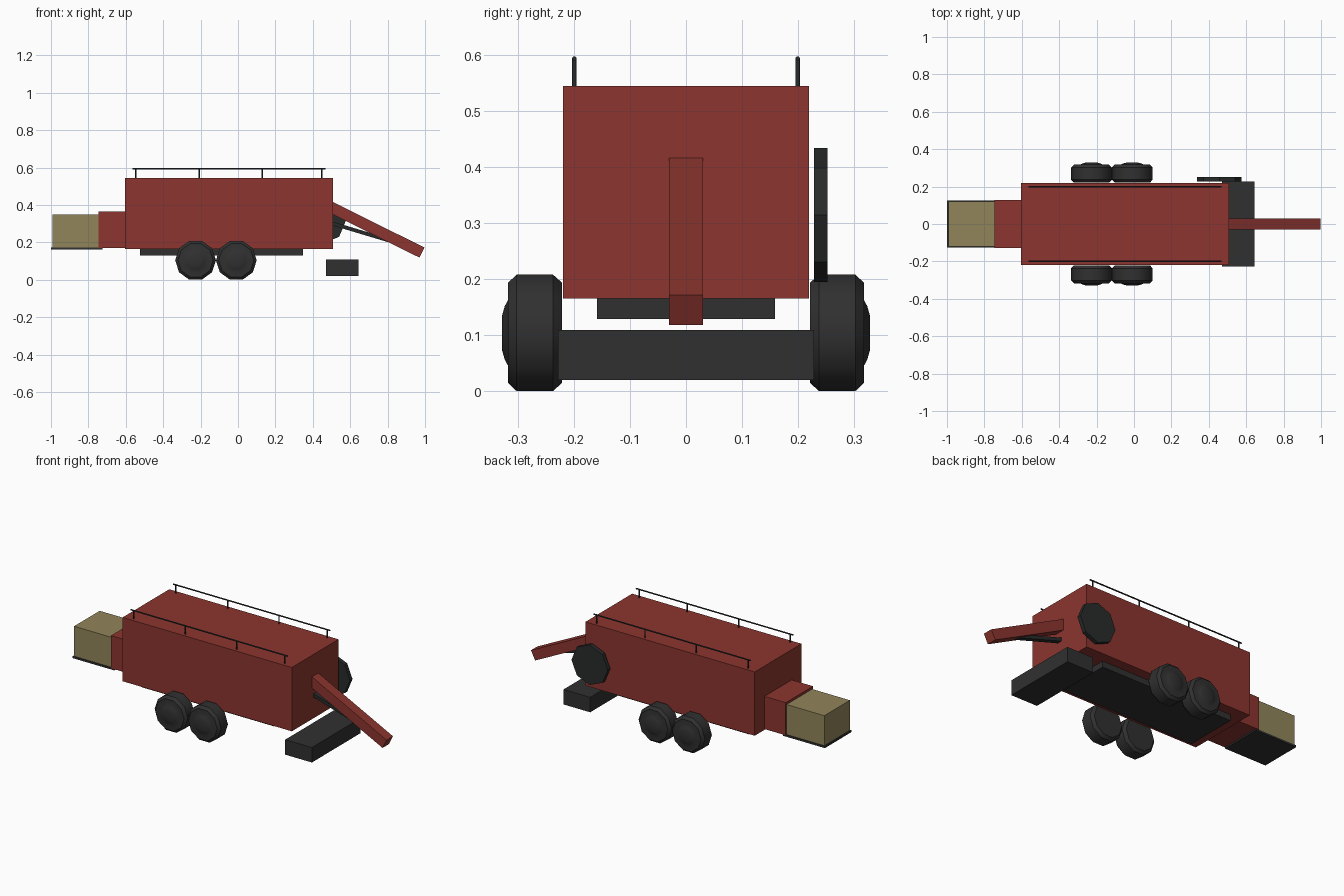
import bpy, bmesh
from math import cos, sin, pi, atan2, radians
from mathutils import Vector

old = bpy.data.objects.get("Cube")
if old:
    bpy.data.objects.remove(old, do_unlink=True)


def material(name, rgb):
    m = bpy.data.materials.new(name)
    m.use_nodes = True
    m.diffuse_color = (*rgb, 1)
    m.node_tree.nodes["Principled BSDF"].inputs["Base Color"].default_value = (*rgb, 1)
    return m


red = material("barn red", (0.262, 0.036, 0.028))
tan = material("canvas tan", (0.285, 0.235, 0.105))
dark = material("dark rubber", (0.03, 0.03, 0.03))
metal = material("dark metal", (0.022, 0.024, 0.024))


def finish(name, bm, mat, smooth_angle=None):
    bmesh.ops.recalc_face_normals(bm, faces=bm.faces)
    me = bpy.data.meshes.new(name)
    bm.to_mesh(me)
    bm.free()
    me.materials.append(mat)
    if smooth_angle:
        me.polygons.foreach_set("use_smooth", [True] * len(me.polygons))
        me.set_sharp_from_angle(angle=radians(smooth_angle))
    ob = bpy.data.objects.new(name, me)
    bpy.context.scene.collection.objects.link(ob)
    return ob


def box(name, mat, x, y, z):
    """Box from (min, max) ranges."""
    bm = bmesh.new()
    bmesh.ops.create_cube(bm, size=1)
    for v in bm.verts:
        v.co = [lo + (c + 0.5) * (hi - lo) for c, (lo, hi) in zip(v.co, (x, y, z))]
    return finish(name, bm, mat)


def beam(name, mat, start, end, width, thick):
    """Box whose centre line runs from start to end, given as (x, z)."""
    a, b = Vector(start), Vector(end)
    d, mid = b - a, (a + b) / 2
    ob = box(name, mat, (-d.length / 2, d.length / 2),
             (-width / 2, width / 2), (-thick / 2, thick / 2))
    ob.location = (mid.x, 0, mid.y)
    ob.rotation_euler.y = -atan2(d.y, d.x)
    return ob


def lathe(name, mat, centre, profile, sides, smooth_angle=None):
    """Spin (radius, y) points about a y axis through centre (x, z)."""
    bm = bmesh.new()
    rings = []
    for r, y in profile:
        rings.append([bm.verts.new((centre[0] + r * cos(2 * pi * i / sides), y,
                                    centre[1] + r * sin(2 * pi * i / sides)))
                      for i in range(sides)])
    for p, q in zip(rings, rings[1:]):
        for i in range(sides):
            j = (i + 1) % sides
            bm.faces.new((p[i], p[j], q[j], q[i]))
    bm.faces.new(rings[0])
    bm.faces.new(rings[-1])
    return finish(name, bm, mat, smooth_angle)


def rod(name, mat, a, b, radius):
    """Thin round bar between two points."""
    a, b = Vector(a), Vector(b)
    bm = bmesh.new()
    bmesh.ops.create_cone(bm, cap_ends=True, segments=8, radius1=radius,
                          radius2=radius, depth=(b - a).length)
    ob = finish(name, bm, mat, 50)
    ob.location = (a + b) / 2
    ob.rotation_mode = 'QUATERNION'
    ob.rotation_quaternion = (b - a).to_track_quat('Z', 'Y')
    return ob


# Main body, rear locker and rear crate
box("body", red, (-0.605, 0.507), (-0.219, 0.219), (0.165, 0.544))
box("rear_locker", red, (-0.745, -0.6), (-0.128, 0.128), (0.17, 0.364))
box("rear_crate", tan, (-0.993, -0.742), (-0.12, 0.12), (0.17, 0.35))
box("crate_tray", dark, (-1.0, -0.725), (-0.125, 0.125), (0.161, 0.172))

# Chassis and front step
box("chassis", dark, (-0.525, 0.347), (-0.159, 0.159), (0.129, 0.17))
box("front_step", dark, (0.47, 0.645), (-0.228, 0.228), (0.02, 0.109))

# Drawbar with its brace underneath
beam("drawbar", red, (0.492, 0.39), (0.984, 0.145), 0.06, 0.06)
beam("drawbar_brace", metal, (0.5, 0.302), (0.83, 0.203), 0.03, 0.02)

# Tandem wheels with bulging hubs
tyre = [(0.094, 0.221), (0.109, 0.237), (0.109, 0.302), (0.094, 0.317),
        (0.062, 0.317), (0.05, 0.323), (0.032, 0.328)]
for side, s in (("left", 1), ("right", -1)):
    for place, x in (("rear", -0.227), ("front", -0.009)):
        lathe(f"{place}_{side}_wheel", dark, (x, 0.104),
              [(r, s * y) for r, y in tyre], 10, 40)

# Spare wheel on the side
lathe("spare_wheel", metal, (0.457, 0.314), [(0.119, 0.228), (0.119, 0.252)], 8)

# Roof rails on posts
for side, y in (("left", 0.199), ("right", -0.199)):
    rod(f"{side}_roof_rail", metal, (-0.565, y, 0.593), (0.467, y, 0.593), 0.004)
    for i, x in enumerate((-0.547, -0.207, 0.13, 0.447)):
        rod(f"{side}_rail_post_{i + 1}", metal, (x, y, 0.54), (x, y, 0.593), 0.004)
